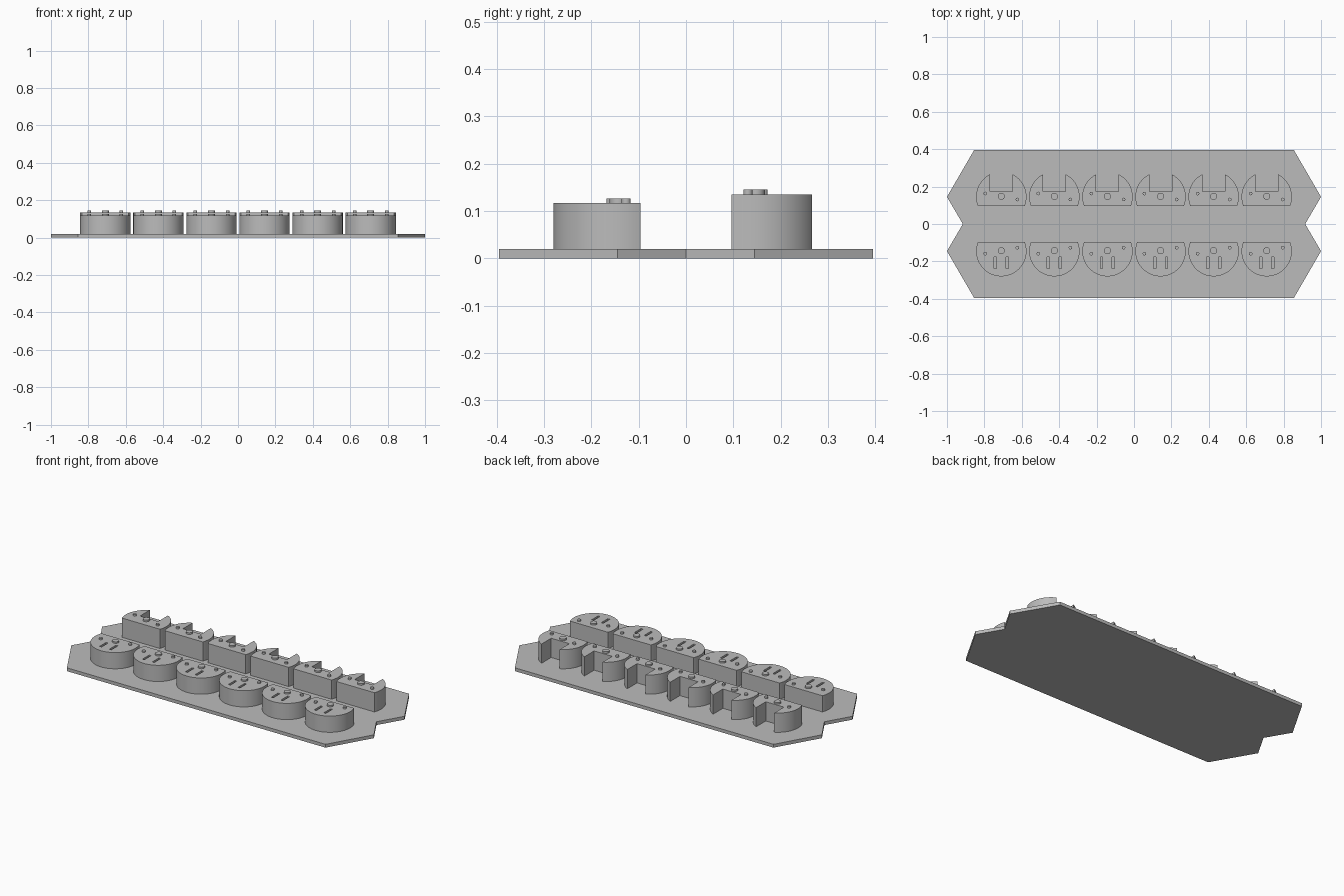
import bpy
import bmesh
from math import sin, cos, asin, sqrt, pi, radians

cube = bpy.data.objects.get("Cube")
if cube:
    bpy.data.objects.remove(cube, do_unlink=True)

grey = bpy.data.materials.new("plain grey")
grey.use_nodes = True
grey.diffuse_color = (0.5, 0.5, 0.5, 1)
grey.node_tree.nodes["Principled BSDF"].inputs["Base Color"].default_value = (0.5, 0.5, 0.5, 1)

PLATE_TOP = 0.02
R = 0.1345            # disc radius
ROW_Y = 0.1455        # distance of disc centres from the middle line
FLAT = 0.049          # distance from disc centre to the flat side
CENTRES = [(i - 2.5) * 0.2838 for i in range(6)]


def prisms(name, outlines, z0, z1):
    """One object made of vertical prisms, one for each outline."""
    bm = bmesh.new()
    for outline in outlines:
        low = [bm.verts.new((x, y, z0)) for x, y in outline]
        high = [bm.verts.new((x, y, z1)) for x, y in outline]
        bm.faces.new(low)
        bm.faces.new(high)
        for i in range(len(low)):
            j = (i + 1) % len(low)
            bm.faces.new((low[i], low[j], high[j], high[i]))
    bmesh.ops.recalc_face_normals(bm, faces=bm.faces)
    mesh = bpy.data.meshes.new(name)
    bm.to_mesh(mesh)
    bm.free()
    mesh.materials.append(grey)
    obj = bpy.data.objects.new(name, mesh)
    bpy.context.collection.objects.link(obj)
    return obj


def arc(cx, cy, r, a0, a1, n):
    return [(cx + r * cos(a0 + (a1 - a0) * i / n), cy + r * sin(a0 + (a1 - a0) * i / n))
            for i in range(n + 1)]


def circle(cx, cy, r, n=24):
    return arc(cx, cy, r, 0, 2 * pi, n)[:-1]


def rect(x0, x1, y0, y1):
    return [(x0, y0), (x1, y0), (x1, y1), (x0, y1)]


def select(obj):
    bpy.ops.object.select_all(action='DESELECT')
    obj.select_set(True)
    bpy.context.view_layer.objects.active = obj


def smooth(obj):
    select(obj)
    bpy.ops.object.shade_smooth_by_angle(angle=radians(30))


def pins(name, cy, z0, z1):
    outlines = []
    for cx in CENTRES:
        outlines += [circle(cx, cy + 0.003, 0.0187),
                     circle(cx - 0.086, cy + 0.003 - 0.016, 0.0095),
                     circle(cx + 0.086, cy + 0.003 + 0.016, 0.0095)]
    # the back row mirrors the pin heights around its own centre
    smooth(prisms(name, outlines, z0, z1))


# Base plate: two elongated hexagons side by side
half = [(0.855, -0.395), (1, -0.145), (0.915, 0), (1, 0.145), (0.855, 0.395)]
prisms("base_plate", [half + [(-x, y) for x, y in reversed(half)]], 0, PLATE_TOP)

# Front row: rounded blocks with the flat side facing the middle, two slots each
a = asin(FLAT / R)
front = prisms("front_blocks",
               [arc(cx, -ROW_Y, R, -pi - a, a, 56) for cx in CENTRES],
               PLATE_TOP, 0.117)
cutter = prisms("slot_cutter",
                [rect(cx + s - 0.0065, cx + s + 0.0065, -0.239, -0.176)
                 for cx in CENTRES for s in (-0.032, 0.032)], 0.01, 0.2)
cutter.hide_render = True
cut = front.modifiers.new("slots", 'BOOLEAN')
cut.operation = 'DIFFERENCE'
cut.solver = 'EXACT'
cut.object = cutter
select(front)
bpy.ops.object.modifier_apply(modifier=cut.name)
bpy.data.objects.remove(cutter, do_unlink=True)
smooth(front)

# Back row: taller blocks, each with a square notch in the round side
NOTCH = 0.06
n = asin(sqrt(R * R - NOTCH * NOTCH) / R)
outlines = []
for cx in CENTRES:
    outlines.append(arc(cx, ROW_Y, R, -a, n, 20)
                    + [(cx + NOTCH, 0.174), (cx - NOTCH, 0.174)]
                    + arc(cx, ROW_Y, R, pi - n, pi + a, 20))
smooth(prisms("back_blocks", outlines, PLATE_TOP, 0.135))

# Locating pins on top of both rows
pins("front_pins", -ROW_Y, 0.117, 0.126)


def back_pins():
    outlines = []
    for cx in CENTRES:
        outlines += [circle(cx, 0.148, 0.0187),
                     circle(cx - 0.086, 0.163, 0.0095),
                     circle(cx + 0.086, 0.131, 0.0095)]
    smooth(prisms("back_pins", outlines, 0.135, 0.145))


back_pins()
